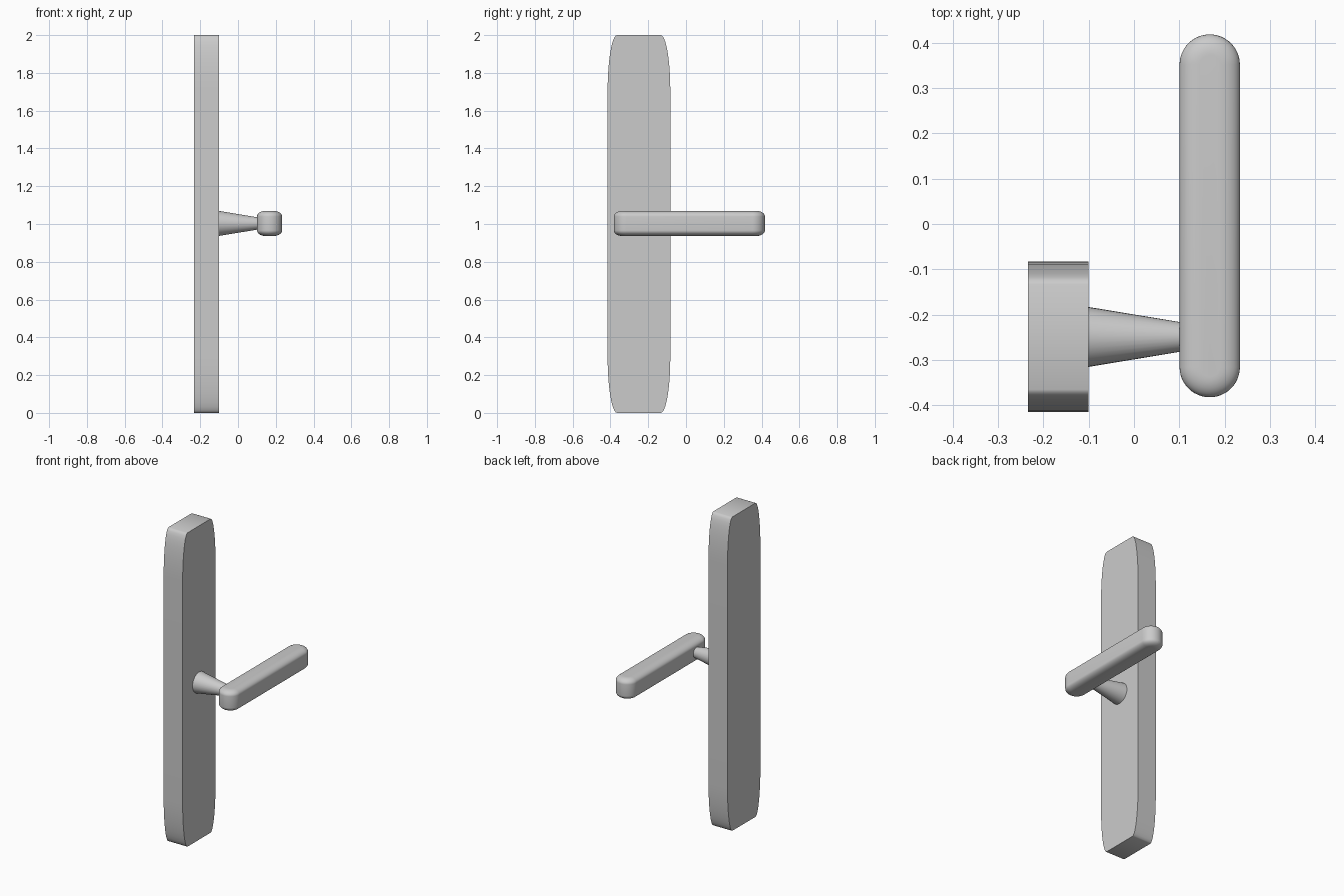
import bpy, bmesh
from math import sin, cos, pi
from mathutils import Matrix

if "Cube" in bpy.data.objects:
    bpy.data.objects.remove(bpy.data.objects["Cube"])


def finish(name, bm, angle=0.6):
    bmesh.ops.recalc_face_normals(bm, faces=bm.faces)
    mesh = bpy.data.meshes.new(name)
    bm.to_mesh(mesh)
    bm.free()
    ob = bpy.data.objects.new(name, mesh)
    bpy.context.collection.objects.link(ob)
    bpy.ops.object.select_all(action='DESELECT')
    ob.select_set(True)
    bpy.context.view_layer.objects.active = ob
    bpy.ops.object.shade_smooth_by_angle(angle=angle)
    return ob


def loft(bm, rings):
    loops = [[bm.verts.new(p) for p in ring] for ring in rings]
    n = len(loops[0])
    for a, b in zip(loops, loops[1:]):
        for i in range(n):
            j = (i + 1) % n
            bm.faces.new((a[i], a[j], b[j], b[i]))
    bm.faces.new(loops[0][::-1])
    bm.faces.new(loops[-1])


def rounded_outline(w, h, rx, ry, steps):
    """Half sizes w, h with elliptical corners rx, ry."""
    pts = []
    for k, (sx, sy) in enumerate(((1, 1), (-1, 1), (-1, -1), (1, -1))):
        for i in range(steps + 1):
            a = (k + i / steps) * pi / 2
            pts.append((sx * (w - rx) + rx * cos(a), sy * (h - ry) + ry * sin(a)))
    return pts


# Tall backplate with elongated rounded corners
bm = bmesh.new()
outline = rounded_outline(0.166, 1.0, 0.05, 0.3, 10)
loft(bm, [[(x, y - 0.249, z + 1.0) for y, z in outline] for x in (-0.234, -0.1)])
finish("backplate", bm)

# Tapered neck between plate and lever
bm = bmesh.new()
bmesh.ops.create_cone(bm, cap_ends=True, segments=32, radius1=0.066, radius2=0.033,
                      depth=0.2, matrix=Matrix.Translation((0, -0.249, 1.003))
                      @ Matrix.Rotation(pi / 2, 4, 'Y'))
finish("neck", bm)

# Lever: pill-shaped bar with softened top and bottom rims
bm = bmesh.new()
R, HALF_LEN, HALF_H = 0.0665, 0.4, 0.0665
INSET, DROP, STEPS = 0.045, 0.03, 8
profile = [(INSET * (1 - cos(t)), HALF_H - DROP + DROP * sin(t))
           for t in (i / STEPS * pi / 2 for i in range(STEPS + 1))]
levels = [(d, -z) for d, z in reversed(profile)] + profile
rings = []
for d, z in levels:
    r = R - d
    rings.append([(x + 0.167, y + 0.018, z + 1.003)
                  for x, y in rounded_outline(r, HALF_LEN - d, r * 0.999, r, 12)])
loft(bm, rings)
finish("lever_handle", bm)
